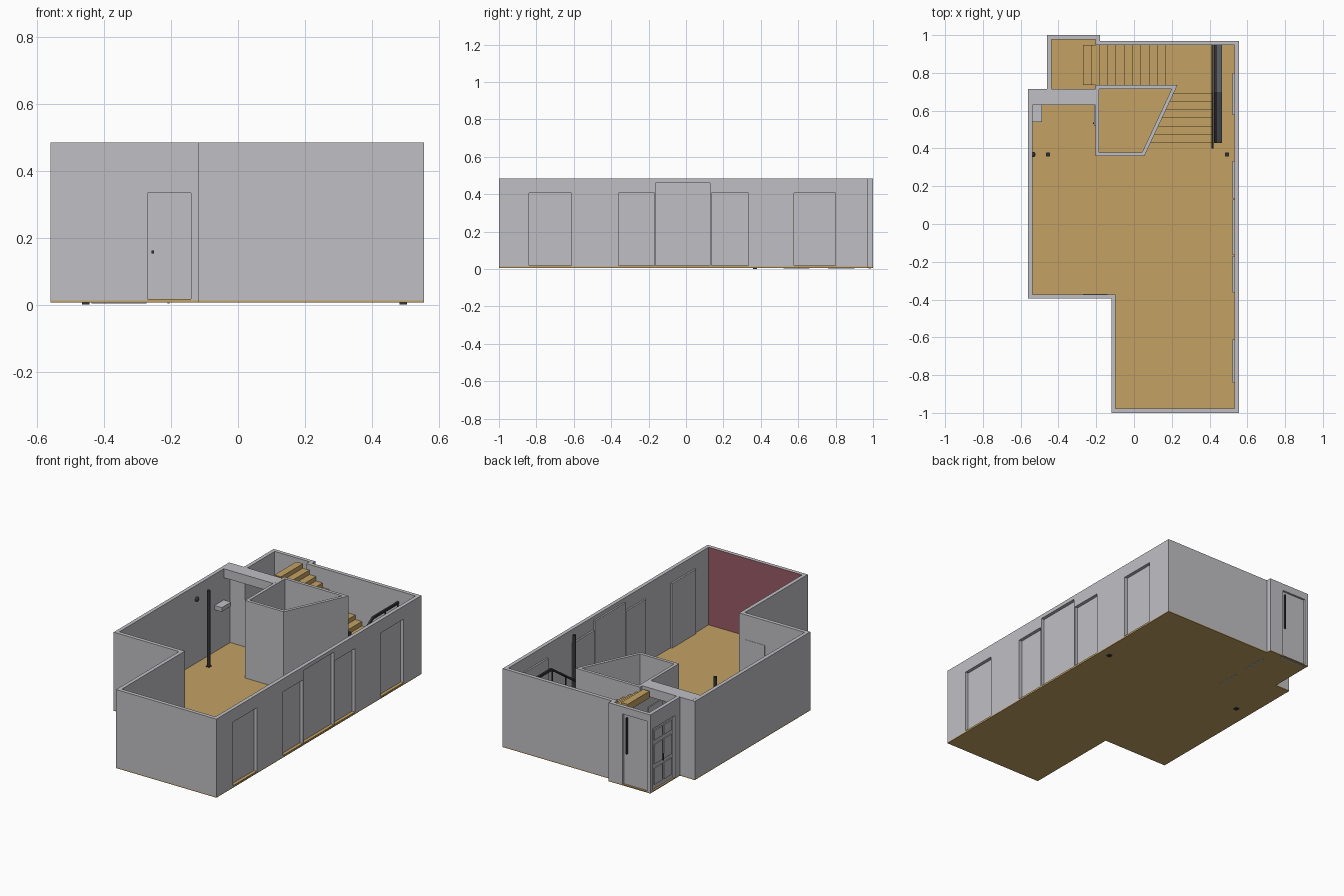
import bpy, bmesh, math
from mathutils import Vector

if "Cube" in bpy.data.objects:
    bpy.data.objects.remove(bpy.data.objects["Cube"])


def material(name, rgb):
    m = bpy.data.materials.new(name)
    m.diffuse_color = (*rgb, 1)
    m.use_nodes = True
    m.node_tree.nodes["Principled BSDF"].inputs["Base Color"].default_value = m.diffuse_color
    return m


GREY = material("wall_grey", (0.53, 0.53, 0.56))
GOLD = material("floor_wood", (0.55, 0.36, 0.13))
RED = material("accent_red", (0.32, 0.10, 0.13))
DARK = material("dark_metal", (0.035, 0.035, 0.04))
SLATE = material("slate", (0.11, 0.12, 0.14))

Z0, Z1, T = 0.012, 0.484, 0.023      # wall base, wall top, wall thickness


def finish(name, bm, mat):
    bmesh.ops.recalc_face_normals(bm, faces=bm.faces)
    me = bpy.data.meshes.new(name)
    bm.to_mesh(me)
    bm.free()
    me.materials.append(mat)
    ob = bpy.data.objects.new(name, me)
    bpy.context.collection.objects.link(ob)
    return ob


def prism(name, pts, lo, hi, mat, axis="z"):
    """Extrude a polygon along z (points are x, y) or along x (points are y, z)."""
    bm = bmesh.new()
    place = (lambda p, t: (p[0], p[1], t)) if axis == "z" else (lambda p, t: (t, p[0], p[1]))
    a = [bm.verts.new(place(p, lo)) for p in pts]
    b = [bm.verts.new(place(p, hi)) for p in pts]
    bm.faces.new(a)
    bm.faces.new(b)
    for i in range(len(pts)):
        j = (i + 1) % len(pts)
        bm.faces.new((a[i], a[j], b[j], b[i]))
    return finish(name, bm, mat)


def box(name, x, y, z, mat):
    return prism(name, [(x[0], y[0]), (x[1], y[0]), (x[1], y[1]), (x[0], y[1])], z[0], z[1], mat)


def inset(pts, d):
    """Mitred inward offset of a counter-clockwise outline."""
    out = []
    for i, p in enumerate(pts):
        p = Vector(p)
        u = (p - Vector(pts[i - 1])).normalized()
        v = (Vector(pts[(i + 1) % len(pts)]) - p).normalized()
        n1, n2 = Vector((-u.y, u.x)), Vector((-v.y, v.x))
        out.append(p + (n1 + n2) * d / (1 + n1.dot(n2)))
    return out


def wall_ring(name, outer, thick):
    bm = bmesh.new()
    loops = [[bm.verts.new((p[0], p[1], z)) for p in pts]
             for pts, z in ((outer, Z0), (outer, Z1), (inset(outer, thick), Z1), (inset(outer, thick), Z0))]
    n = len(outer)
    for k in range(4):
        a, b = loops[k], loops[(k + 1) % 4]
        for i in range(n):
            j = (i + 1) % n
            bm.faces.new((a[i], a[j], b[j], b[i]))
    return finish(name, bm, GREY)


def cut(target, x, y, z):
    cutter = box("cutter", x, y, z, GREY)
    cutter.hide_render = True
    mod = target.modifiers.new("opening", "BOOLEAN")
    mod.operation, mod.solver, mod.object = "DIFFERENCE", "EXACT", cutter
    bpy.context.view_layer.objects.active = target
    bpy.ops.object.modifier_apply(modifier=mod.name)
    bpy.data.objects.remove(cutter)


# Floor slab and outer walls
outline = [(-0.12, -1), (0.555, -1), (0.555, 0.97), (-0.18, 0.97), (-0.18, 1), (-0.46, 1),
           (-0.46, 0.715), (-0.56, 0.715), (-0.56, -0.395), (-0.12, -0.395)]
prism("floor", outline, 0.006, Z0, GOLD)
walls = wall_ring("outer_walls", outline, T)

# Tall windows along the right wall
windows = [(-0.84, -0.612, 0.405), (-0.362, -0.169, 0.405), (-0.163, 0.129, 0.46),
           (0.135, 0.334, 0.405), (0.578, 0.80, 0.405)]
for i, (a, b, top) in enumerate(windows):
    cut(walls, (0.50, 0.60), (a, b), (0.0, top))
    box(f"window_panel_{i}", (0.522, 0.535), (a, b), (Z0, top), GREY)
    box(f"window_sill_{i}", (0.533, 0.554), (a, b), (Z0, 0.018), GOLD)

# Door in the stepped front wall
cut(walls, (-0.27, -0.14), (-0.43, -0.35), (0.0, 0.333))
box("front_door", (-0.27, -0.14), (-0.383, -0.370), (0.017, 0.333), GREY)
box("front_door_sill", (-0.27, -0.14), (-0.394, -0.372), (Z0, 0.017), GOLD)
box("front_door_knob", (-0.259, -0.251), (-0.392, -0.383), (0.153, 0.161), DARK)

# Glazed back door of the porch
cut(walls, (-0.437, -0.273), (0.95, 1.05), (0.0, 0.44))
box("back_door", (-0.437, -0.273), (0.977, 0.988), (0.003, 0.44), GREY)
box("back_door_handle", (-0.300, -0.292), (0.988, 0.998), (0.20, 0.42), DARK)

# Panelled side door of the porch
cut(walls, (-0.50, -0.40), (0.765, 0.972), (0.0, 0.39))
box("side_door", (-0.449, -0.437), (0.765, 0.972), (Z0, 0.39), GREY)
for c in range(2):
    for r, (lo, hi) in enumerate([(0.04, 0.14), (0.165, 0.285), (0.31, 0.37)]):
        y = 0.785 + c * 0.092
        box(f"side_door_panel_{c}_{r}", (-0.455, -0.449), (y, y + 0.075), (lo, hi), GREY)
box("side_door_handle", (-0.460, -0.449), (0.868, 0.874), (0.16, 0.20), DARK)

# Accent colour on the inside of the front wall
walls.data.materials.append(RED)
for f in walls.data.polygons:
    if f.normal.y > 0.9 and f.center.y < -0.9:
        f.material_index = 1

# Closet with a slanted wall, and the two doors facing the hall
wall_ring("closet_walls", [(-0.205, 0.36), (0.055, 0.36), (0.23, 0.735), (-0.205, 0.735)], 0.019)
box("understair_wall", (-0.205, -0.187), (0.735, 0.947), (Z0, 0.40), GREY)
for name, a, b in (("closet_door", 0.52, 0.66), ("understair_door", 0.76, 0.90)):
    box(name, (-0.211, -0.204), (a, b), (0.003, 0.333), GREY)
    box(name + "_handle", (-0.217, -0.211), (a + 0.01, a + 0.018), (0.153, 0.161), DARK)

# Ceiling beam and wall shelf
box("ceiling_beam", (-0.54, -0.20), (0.63, 0.714), (0.43, Z1 + 0.0005), GREY)
box("wall_shelf", (-0.538, -0.487), (0.54, 0.63), (0.27, 0.295), GREY)

# Stairs: lower flight, landing, upper flight
RISE, RUN = 0.0275, 0.0435


def slant(y):
    return 0.055 + (y - 0.36) * 0.175 / 0.375 - 0.004


for k in range(6):
    y0, y1, top = 0.43 + k * RUN, 0.43 + (k + 1) * RUN, Z0 + (k + 1) * RISE
    prism(f"lower_step_{k}", [(slant(y0), y0), (0.42, y0), (0.42, y1), (slant(y1), y1)],
          max(Z0, top - 0.04), top, GOLD)
land = Z0 + 7 * RISE
prism("landing", [(slant(0.69), 0.69), (0.42, 0.69), (0.42, 0.947), (0.17, 0.947),
                  (0.17, 0.736), (slant(0.736), 0.736)], land - 0.04, land, GOLD)
for k in range(10):
    x1, top = 0.17 - k * 0.044, land + (k + 1) * 0.0273
    box(f"upper_step_{k}", (x1 - 0.044, x1), (0.736, 0.947), (top - 0.042, top), GOLD)


# Stair railing: sloped handrail, side boards and balusters
def rail(name, x, low, high, thick, mat, start=0.43):
    path = [(start, low), (0.70, high), (0.947, high)]
    prism(name, path + [(y, z - thick) for y, z in reversed(path)], x[0], x[1], mat, "x")


rail("handrail", (0.410, 0.422), 0.215, 0.42, 0.014, DARK, 0.40)
rail("stair_board_inner", (0.424, 0.440), 0.06, 0.23, 0.045, DARK)
rail("stair_board_outer", (0.440, 0.466), 0.055, 0.225, 0.04, SLATE)
for i, y in enumerate((0.44, 0.56, 0.69, 0.82, 0.94)):
    t = min(1, (y - 0.40) / 0.30)
    box(f"baluster_{i}", (0.413, 0.419), (y - 0.003, y + 0.003),
        (Z0 + 0.18 * t, 0.21 + 0.20 * t), DARK)

# Round posts and wall lamp
for name, x in (("post_left", -0.455), ("post_right", 0.493)):
    ring = [(x + 0.010 * math.cos(a * math.tau / 16), 0.368 + 0.010 * math.sin(a * math.tau / 16))
            for a in range(16)]
    prism(name, ring, Z0, 0.475, DARK)
    box(name + "_base", (x - 0.011, x + 0.011), (0.357, 0.379), (0.0, 0.016), DARK)
bm = bmesh.new()
bmesh.ops.create_uvsphere(bm, u_segments=16, v_segments=8, radius=0.014)
lamp = finish("wall_lamp", bm, DARK)
lamp.location = (-0.535, 0.368, 0.40)
lamp.data.shade_smooth()
